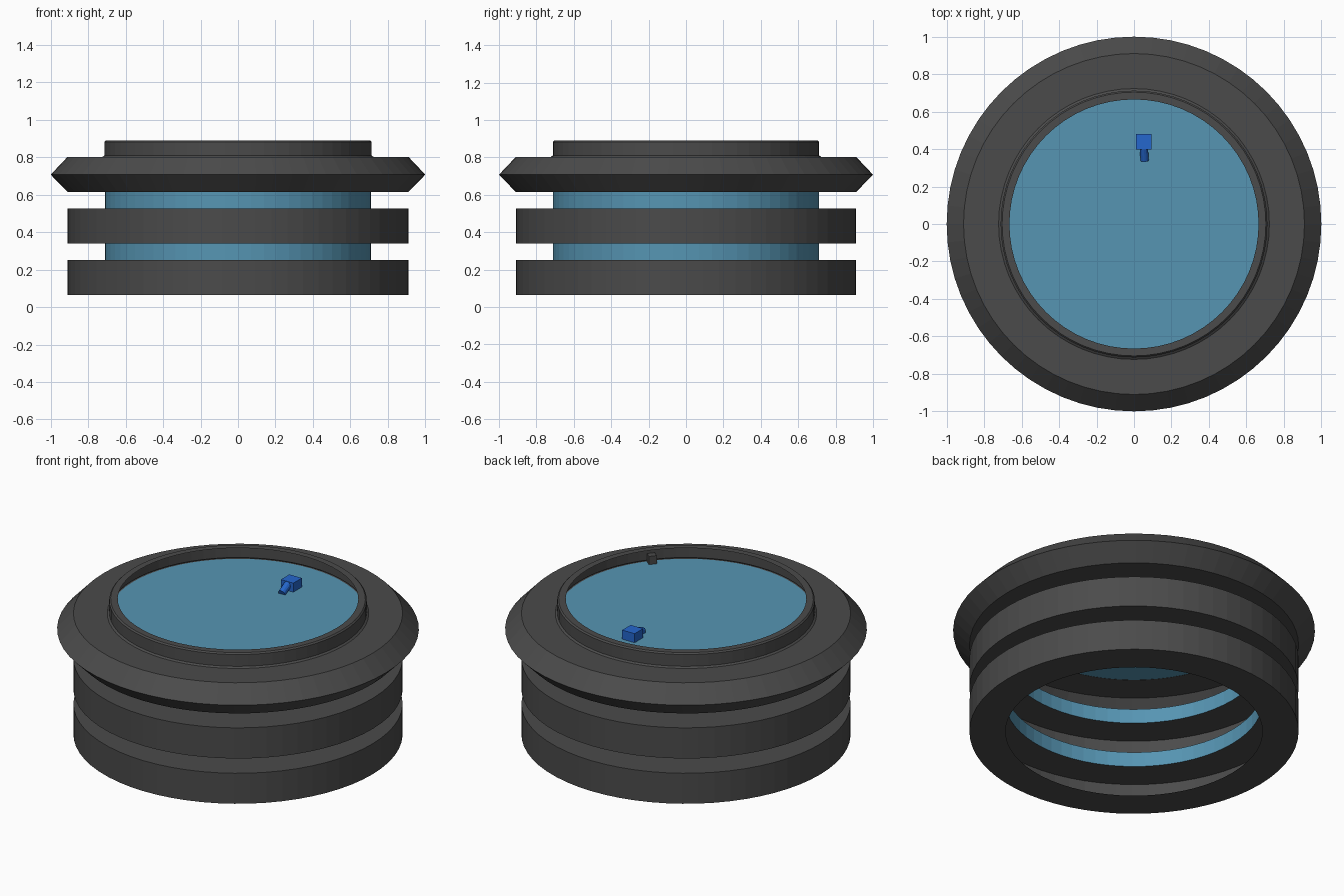
import bpy, bmesh, math
from mathutils import Vector, Matrix

if "Cube" in bpy.data.objects:
    bpy.data.objects.remove(bpy.data.objects["Cube"])

SEG = 64


def material(name, rgb):
    m = bpy.data.materials.new(name)
    m.diffuse_color = (*rgb, 1.0)
    m.use_nodes = True
    m.node_tree.nodes["Principled BSDF"].inputs["Base Color"].default_value = m.diffuse_color
    return m


GREY = material("dark_grey", (0.070, 0.070, 0.070))
TEAL = material("steel_blue", (0.093, 0.300, 0.450))
BLUE = material("bright_blue", (0.018, 0.135, 0.610))


def finish(name, bm, mat):
    me = bpy.data.meshes.new(name)
    bm.to_mesh(me)
    bm.free()
    me.materials.append(mat)
    ob = bpy.data.objects.new(name, me)
    bpy.context.collection.objects.link(ob)
    return ob


def lathe(name, profile, mat):
    """Spin an open (radius, height) profile, listed bottom outside to top, around z."""
    bm = bmesh.new()
    rings = []
    for r, z in profile:
        rings.append([bm.verts.new((r * math.cos(2 * math.pi * i / SEG),
                                    r * math.sin(2 * math.pi * i / SEG), z))
                      for i in range(SEG)])
    for low, high in zip(rings, rings[1:]):
        for i in range(SEG):
            j = (i + 1) % SEG
            bm.faces.new((low[i], low[j], high[j], high[i]))
    return finish(name, bm, mat)


def box(name, centre, size, mat, turn=0.0):
    bm = bmesh.new()
    mtx = (Matrix.Translation(centre) @ Matrix.Rotation(turn, 4, 'Z')
           @ Matrix.Diagonal((*size, 1.0)))
    bmesh.ops.create_cube(bm, size=1.0, matrix=mtx)
    return finish(name, bm, mat)


# Hollow bellows rings, open toward the inside
NECK, WIDE = 0.71, 0.91
for name, z0, z1 in (("bottom_ring", 0.064, 0.25), ("middle_ring", 0.34, 0.527)):
    lathe(name, [(NECK, z0), (WIDE, z0), (WIDE, z1), (NECK, z1)], GREY)

# Top ring with a pointed rim
lathe("top_ring", [(NECK, 0.615), (WIDE, 0.615), (1.0, 0.707),
                   (WIDE, 0.802), (NECK, 0.802)], GREY)

# Blue neck bands between the rings
for name, z0, z1 in (("lower_band", 0.25, 0.34), ("upper_band", 0.527, 0.615)):
    lathe(name, [(NECK, z0), (NECK, z1)], TEAL)

# Raised lip with an inward flange
lathe("lip", [(0.723, 0.802), (0.712, 0.81), (0.712, 0.882),
              (0.704, 0.89), (0.665, 0.89)], GREY)

# Blue surface closing the top
bm = bmesh.new()
bmesh.ops.create_circle(bm, cap_ends=True, segments=SEG, radius=NECK,
                        matrix=Matrix.Translation((0, 0, 0.803)))
finish("blue_disc", bm, TEAL)

# Small block tucked under the lip
a = math.radians(-39)
box("lip_block", (0.685 * math.cos(a), 0.685 * math.sin(a), 0.828),
    (0.04, 0.045, 0.05), GREY, a)

# Bright blue cube with a short leaning peg
box("blue_cube", (0.052, 0.44, 0.829), (0.084, 0.082, 0.058), BLUE)
start, end = Vector((0.052, 0.41, 0.838)), Vector((0.057, 0.34, 0.808))
axis = end - start
bm = bmesh.new()
bmesh.ops.create_cone(bm, cap_ends=True, segments=12, radius1=0.022, radius2=0.022,
                      depth=axis.length,
                      matrix=Matrix.Translation((start + end) / 2)
                      @ axis.to_track_quat('Z', 'Y').to_matrix().to_4x4())
finish("blue_peg", bm, BLUE)
